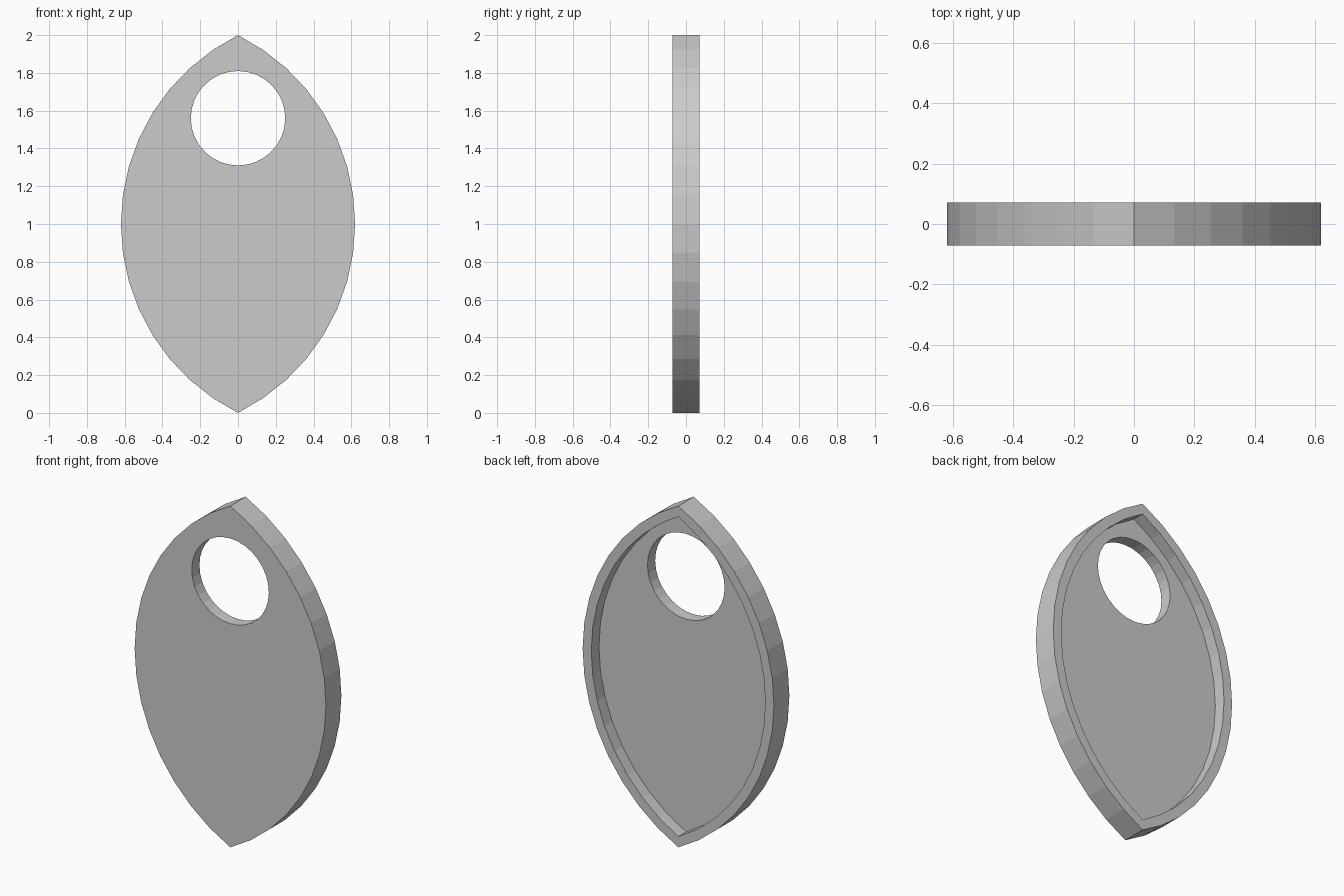
import bpy, bmesh
from math import sin, cos, asin, sqrt, pi

if "Cube" in bpy.data.objects:
    bpy.data.objects.remove(bpy.data.objects["Cube"])

HALF_W, HALF_T, RIM, FLOOR_Y = 0.62, 0.0715, 0.056, 0.0
R = (1 + HALF_W ** 2) / (2 * HALF_W)   # radius of each side arc
C = R - HALF_W                         # arc centre offset from the middle


def leaf(radius, n=16):
    """Pointed oval made of two mirrored arcs."""
    a = asin(sqrt(radius ** 2 - C ** 2) / radius)
    side = [(radius * cos(t) - C, 1 + radius * sin(t))
            for t in (-a + 2 * a * i / n for i in range(n))]
    return side + [(-x, 2 - z) for x, z in side]


def circle(r, cz, n=32):
    return [(r * cos(2 * pi * i / n), cz + r * sin(2 * pi * i / n)) for i in range(n)]


bm = bmesh.new()


def ring(points, y):
    return [bm.verts.new((x, y, z)) for x, z in points]


def bridge(a, b):
    for i in range(len(a)):
        j = (i + 1) % len(a)
        bm.faces.new((a[i], a[j], b[j], b[i]))


def fill(outer, hole):
    edges = [bm.edges.get((l[i - 1], l[i])) for l in (outer, hole) for i in range(len(l))]
    bmesh.ops.triangle_fill(bm, use_beauty=True, edges=edges)


outline, inset, hole = leaf(R), leaf(R - RIM), circle(0.25, 1.56)
front = ring(outline, -HALF_T)
back = ring(outline, HALF_T)
rim = ring(inset, HALF_T)
floor = ring(inset, FLOOR_Y)
hole_front = ring(hole, -HALF_T)
hole_back = ring(hole, FLOOR_Y)

# Outer wall, raised rim, recess wall and hole wall
bridge(front, back)
bridge(back, rim)
bridge(rim, floor)
bridge(hole_front, hole_back)
# Front face and recessed back face, both pierced by the hole
fill(front, hole_front)
fill(floor, hole_back)
bmesh.ops.recalc_face_normals(bm, faces=bm.faces[:])

mesh = bpy.data.meshes.new("pointed_oval_plate")
bm.to_mesh(mesh)
bm.free()
bpy.context.collection.objects.link(bpy.data.objects.new("pointed_oval_plate", mesh))
